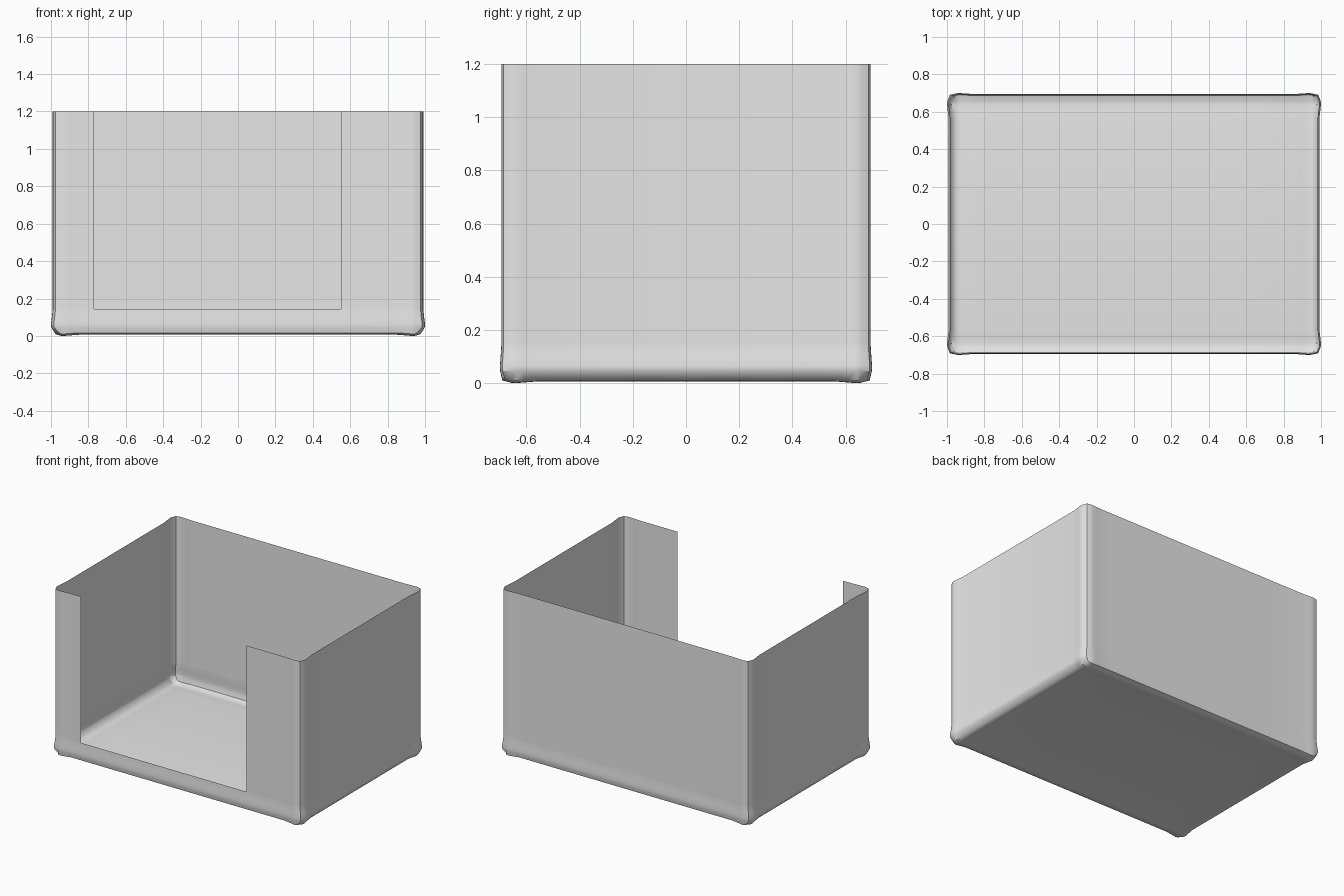
import bpy, bmesh, math
from mathutils import Vector

cube = bpy.data.objects.get("Cube")
if cube:
    bpy.data.objects.remove(cube, do_unlink=True)

# Overall size of the flat panels, and how far the rolled edges swell
HX, HY, BASE, TOP = 0.981, 0.689, 0.013, 1.2
SWELL = Vector((0.0095, 0.0055, 0.0065))
ROLL = [0, 0.032, 0.05, 0.08, 0.13]          # distances from an edge
BULGE = [-0.6, 0.8, 1, 0.6, 0]               # swelling at those distances
CUT_LEFT, CUT_RIGHT, CUT_SILL = -0.77, 0.55, 0.145


def bulge(d):
    for i in range(len(ROLL) - 1):
        if d <= ROLL[i + 1]:
            t = (d - ROLL[i]) / (ROLL[i + 1] - ROLL[i])
            return BULGE[i] + t * (BULGE[i + 1] - BULGE[i])
    return 0


def stops(half):
    return [-half + d for d in ROLL] + [half - d for d in reversed(ROLL)]


def swollen(p):
    """Push each panel outward close to its neighbouring panels."""
    dist = Vector((HX - abs(p.x), HY - abs(p.y), p.z - BASE))
    out = p.copy()
    for k in range(3):
        if dist[k] > 1e-5:
            continue
        push = sum(bulge(max(dist[j], 0)) for j in range(3) if j != k)
        if k == 0 and dist.z < 1e-5:
            push -= 0.9                      # bevelled foot of the side walls
        sign = -1 if k == 2 or p[k] < 0 else 1
        out[k] += sign * push * SWELL[k]
    return out


xs = sorted(stops(HX) + [CUT_LEFT, CUT_RIGHT])
ys = stops(HY)
zs = [BASE + d for d in ROLL] + [CUT_SILL, TOP]
bm = bmesh.new()


def panel(us, vs, place, keep=lambda u, v: True):
    for u0, u1 in zip(us, us[1:]):
        for v0, v1 in zip(vs, vs[1:]):
            if keep((u0 + u1) / 2, (v0 + v1) / 2):
                quad = [(u0, v0), (u1, v0), (u1, v1), (u0, v1)]
                bm.faces.new([bm.verts.new(place(u, v)) for u, v in quad])


def outside_opening(x, z):
    return not (CUT_LEFT < x < CUT_RIGHT and z > CUT_SILL)


# Floor, front with its opening, back, and both side walls
panel(xs, ys, lambda x, y: Vector((x, -y, BASE)))
panel(xs, zs, lambda x, z: Vector((x, -HY, z)), outside_opening)
panel(xs, zs, lambda x, z: Vector((-x, HY, z)))
for s in (-1, 1):
    panel(ys, zs, lambda y, z: Vector((s * HX, s * y, z)))

bmesh.ops.remove_doubles(bm, verts=bm.verts[:], dist=0.0005)
moved = [(v, swollen(v.co)) for v in bm.verts]
for v, co in moved:
    v.co = co

mesh = bpy.data.meshes.new("open_box")
bm.to_mesh(mesh)
bm.free()
box = bpy.data.objects.new("open_box", mesh)
bpy.context.collection.objects.link(box)

# Plain grey
grey = bpy.data.materials.new("light_grey")
grey.use_nodes = True
grey.diffuse_color = (0.8, 0.8, 0.8, 1)
grey.node_tree.nodes["Principled BSDF"].inputs["Base Color"].default_value = (0.8, 0.8, 0.8, 1)
mesh.materials.append(grey)

bpy.ops.object.select_all(action="DESELECT")
box.select_set(True)
bpy.context.view_layer.objects.active = box
bpy.ops.object.shade_smooth_by_angle(angle=math.radians(30))
